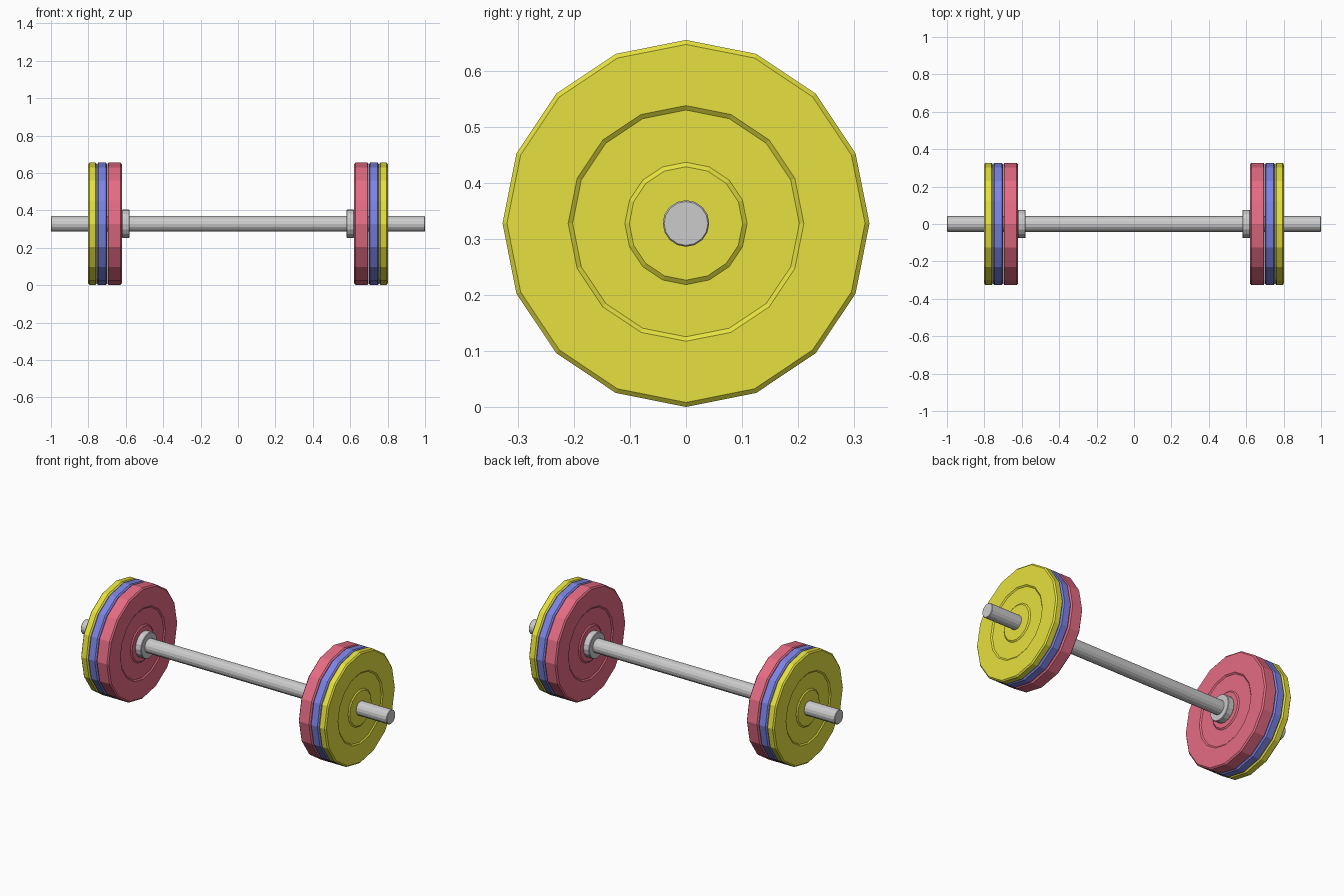
import bpy
from math import sin, cos, tau

if "Cube" in bpy.data.objects:
    bpy.data.objects.remove(bpy.data.objects["Cube"])

CZ = 0.328      # height of the bar axis
SIDES = 16


def lathe(name, profile, color=None, closed=False):
    """Revolve (x, radius) points about the bar axis; flat faces."""
    n = len(profile)
    verts = [(x, r * sin(tau * k / SIDES), CZ + r * cos(tau * k / SIDES))
             for k in range(SIDES) for x, r in profile]
    faces = []
    for k in range(SIDES):
        a, b = k * n, (k + 1) % SIDES * n
        for i in range(n if closed else n - 1):
            j = (i + 1) % n
            faces.append((a + i, b + i, b + j, a + j))
    if not closed:  # end caps
        faces.append([k * n for k in reversed(range(SIDES))])
        faces.append([k * n + n - 1 for k in range(SIDES)])
    me = bpy.data.meshes.new(name)
    me.from_pydata(verts, [], faces)
    if color:
        mat = bpy.data.materials.get(color[0]) or bpy.data.materials.new(color[0])
        mat.diffuse_color = color[1]
        mat.use_nodes = True
        mat.node_tree.nodes["Principled BSDF"].inputs["Base Color"].default_value = mat.diffuse_color
        me.materials.append(mat)
    ob = bpy.data.objects.new(name, me)
    bpy.context.collection.objects.link(ob)
    # consistent outward normals
    import bmesh
    bm = bmesh.new()
    bm.from_mesh(me)
    bmesh.ops.recalc_face_normals(bm, faces=bm.faces)
    bm.to_mesh(me)
    bm.free()
    return ob


def plate(name, x0, x1, color):
    """Weight disc with chamfered rim and a ring recess on each face."""
    d, c = 0.006, 0.007
    half = [(0, 0.041), (0, 0.1), (0, 0.101), (d, 0.109), (d, 0.202),
            (0, 0.21), (0, 0.319), (c, 0.327)]
    near = [(x0 + x, r) for x, r in half]
    far = [(x1 - x, r) for x, r in reversed(half)]
    lathe(name, near + far, color, closed=True)


# bar with slightly chamfered ends
lathe("bar", [(-1, 0.039), (-0.997, 0.0415), (0.997, 0.0415), (1, 0.039)])

RED = ("red", (0.78, 0.15, 0.23, 1))
BLUE = ("blue", (0.2, 0.23, 0.78, 1))
YELLOW = ("yellow", (0.79, 0.75, 0.05, 1))

for side, s in (("left", -1), ("right", 1)):
    # stop collar
    lathe(side + "_collar", [(s * 0.58, 0.0415), (s * 0.58, 0.073), (s * 0.583, 0.076),
                             (s * 0.617, 0.076), (s * 0.62, 0.073), (s * 0.62, 0.0415)],
          closed=True)
    # weight plates, inner to outer
    for label, a, b, col in (("red", 0.621, 0.699, RED),
                             ("blue", 0.7, 0.754, BLUE),
                             ("yellow", 0.755, 0.801, YELLOW)):
        x0, x1 = sorted((s * a, s * b))
        plate(f"{side}_{label}_plate", x0, x1, col)
